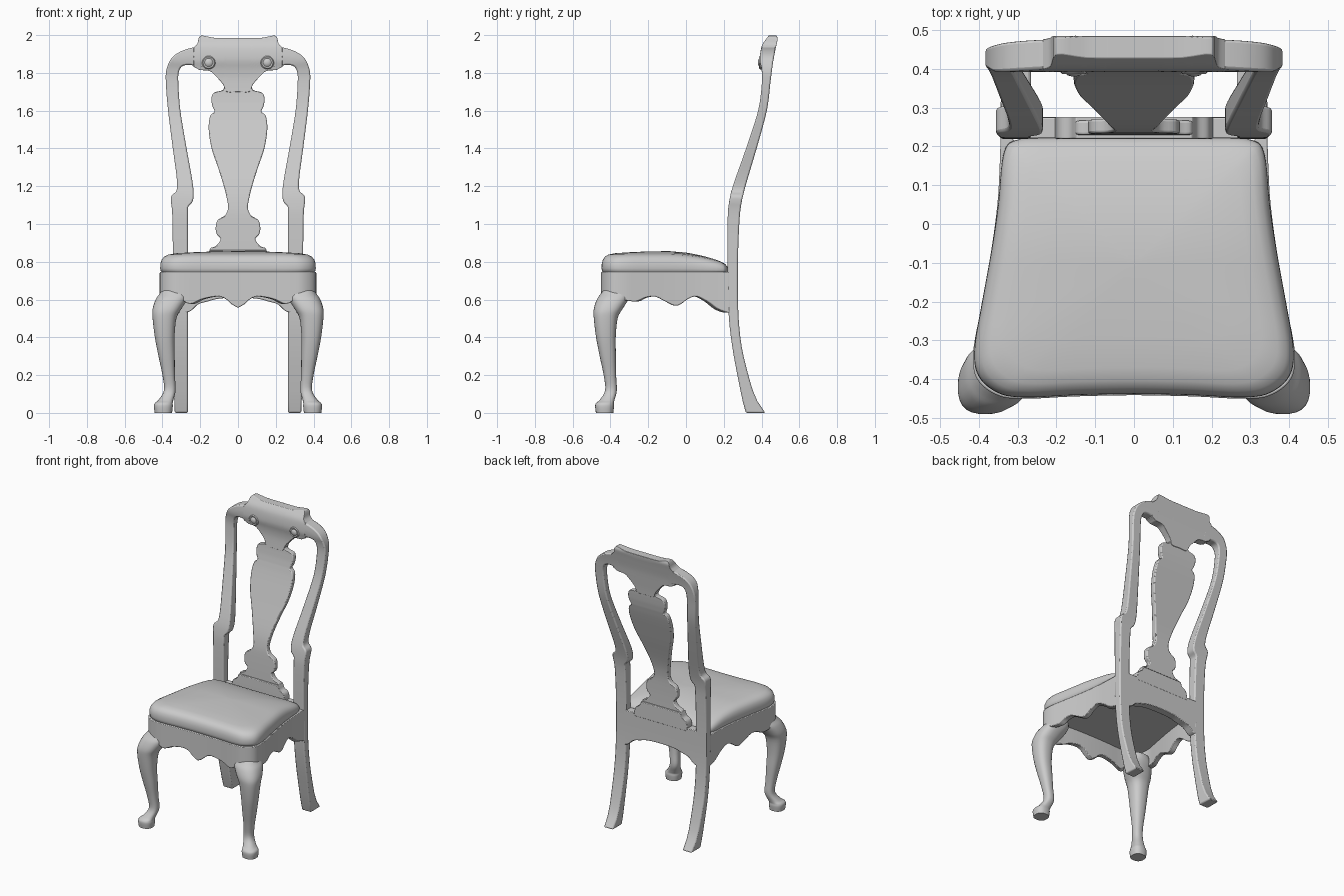
import bpy, bmesh, math
from mathutils import Vector

if "Cube" in bpy.data.objects:
    bpy.data.objects.remove(bpy.data.objects["Cube"])


def spline(pts, n=5):
    """Catmull-Rom curve through tuples of any dimension."""
    p = [Vector(q) for q in pts]
    p = [2 * p[0] - p[1]] + p + [2 * p[-1] - p[-2]]
    out = []
    for i in range(1, len(p) - 2):
        a, b, c, d = p[i - 1:i + 3]
        for k in range(n):
            t = k / n
            out.append(0.5 * (2 * b + (c - a) * t + (2 * a - 5 * b + 4 * c - d) * t * t
                              + (3 * b - a - 3 * c + d) * t ** 3))
    return out + [p[-2]]


def interp(table, t):
    """Linear lookup, first column is the key."""
    if t <= table[0][0]:
        return table[0]
    for a, b in zip(table, table[1:]):
        if t <= b[0]:
            f = (t - a[0]) / max(b[0] - a[0], 1e-6)
            return [u + (v - u) * f for u, v in zip(a, b)]
    return table[-1]


def loft(name, rings, mirror=False, bevel=0.0, angle=40):
    """Skin closed rings and cap both ends."""
    bm = bmesh.new()
    vs = [[bm.verts.new(p) for p in r] for r in rings]
    n = len(vs[0])
    for a, b in zip(vs, vs[1:]):
        for i in range(n):
            j = (i + 1) % n
            bm.faces.new((a[i], a[j], b[j], b[i]))
    bm.faces.new(vs[0][::-1])
    bm.faces.new(vs[-1])
    bmesh.ops.recalc_face_normals(bm, faces=bm.faces[:])
    me = bpy.data.meshes.new(name)
    bm.to_mesh(me)
    bm.free()
    ob = bpy.data.objects.new(name, me)
    bpy.context.collection.objects.link(ob)
    bpy.ops.object.select_all(action='DESELECT')
    ob.select_set(True)
    bpy.context.view_layer.objects.active = ob
    bpy.ops.object.shade_smooth_by_angle(angle=math.radians(angle))
    if bevel:
        m = ob.modifiers.new("bevel", 'BEVEL')
        m.width, m.segments, m.limit_method = bevel, 2, 'ANGLE'
        m.angle_limit = math.radians(50)
    if mirror:
        ob.modifiers.new("mirror", 'MIRROR')
    return ob


# Side profile of the back: z, front y, back y
BACK = spline([(0, .317, .42), (.05, .303, .385), (.1, .292, .36), (.2, .272, .33),
               (.35, .245, .295), (.53, .225, .277), (.8, .22, .275), (1.0, .22, .282),
               (1.1, .226, .292), (1.2, .248, .315), (1.4, .318, .374), (1.6, .382, .428),
               (1.75, .402, .447), (1.82, .4, .456), (1.87, .391, .463), (1.94, .4, .477),
               (1.98, .425, .485), (2.0, .44, .478)], 4)


def ribbon(name, pairs, cross=3, thick=None, n=4, **kw):
    """Slab between two outlines (xa, za, xb, zb) that follows the back's curve."""
    rings = []
    for xa, za, xb, zb in spline(pairs, n):
        front, back = [], []
        for k in range(cross + 1):
            f = k / cross
            x, z = xa + (xb - xa) * f, za + (zb - za) * f
            _, y0, y1 = interp(BACK, z)
            if thick:
                m = (y0 + y1) / 2
                y0, y1 = m - thick / 2, m + thick / 2
            front.append((x, y0, z))
            back.append((x, y1, z))
        rings.append(front + back[::-1])
    return loft(name, rings, **kw)


# Back legs running up into the arched posts
ribbon("back_post", [
    (.335, 0, .265, 0), (.345, .3, .265, .3), (.345, .55, .265, .55), (.345, .85, .265, .85),
    (.348, 1.05, .265, 1.05), (.355, 1.12, .263, 1.09), (.351, 1.15, .24, 1.12),
    (.325, 1.18, .235, 1.17), (.325, 1.25, .245, 1.25), (.345, 1.4, .272, 1.4),
    (.37, 1.6, .305, 1.6), (.382, 1.75, .316, 1.75), (.378, 1.82, .313, 1.805),
    (.35, 1.88, .295, 1.835), (.3, 1.915, .26, 1.842), (.235, 1.935, .22, 1.835),
    (.19, 1.94, .18, 1.82)], n=5, mirror=True, bevel=.009)

# Crest rail, swept from side to side
half = [(.235, 1.832, 1.935), (.215, 1.822, 1.955), (.201, 1.815, 1.996), (.15, 1.81, 1.99),
        (.12, 1.785, 1.985), (.08, 1.74, 1.984), (.06, 1.70, 1.984), (0, 1.70, 1.984)]
crest = [(x, a, x, b) for x, a, b in half]
crest = [(-x, a, -x, b) for x, a, _, b in crest[:-1]] + crest[::-1]
ribbon("crest_rail", crest, cross=16, n=3, bevel=.006)

# Scroll bosses on the crest
rings = []
for r, y in ((.036, .42), (.036, .393), (.03, .386), (.022, .388), (.016, .383), (.006, .38)):
    rings.append([(.155 + r * math.cos(a), y, 1.855 + r * math.sin(a))
                  for a in (math.tau * i / 20 for i in range(20))])
loft("crest_scroll", rings, mirror=True)

# Vase shaped splat: z, half width
splat = [(.84, .15), (.87, .148), (.885, .115), (.92, .092), (.945, .112), (.98, .118),
         (1.02, .108), (1.045, .07), (1.08, .053), (1.12, .056), (1.2, .075), (1.3, .106),
         (1.4, .14), (1.5, .155), (1.57, .148), (1.595, .124), (1.62, .134), (1.66, .141),
         (1.695, .128), (1.71, .08), (1.75, .066)]
ribbon("splat", [(-w, z, w, z) for z, w in splat], cross=2, thick=.036, bevel=.006)

# Shoe under the splat
shoe = [(.75, .205), (.79, .2), (.815, .19), (.83, .165), (.85, .155), (.862, .15)]
ribbon("splat_shoe", [(-w, z, w, z) for z, w in shoe], cross=2, thick=.056, bevel=.004)

# Back seat rail
rail = [(.285, .53), (.25, .54), (.21, .575), (.16, .59), (.1, .605), (0, .61)]
rail = [(-x, z) for x, z in rail[:-1]] + rail[::-1]
ribbon("back_rail", [(x, z, x, .77) for x, z in rail], cross=4, bevel=.004)

# Shaped apron around front and sides
FRONT = spline([(0, .557), (.035, .575), (.065, .603), (.1, .616), (.15, .612), (.2, .6),
                (.25, .577), (.28, .585), (.32, .61), (.45, .62)])
SIDE = spline([(-.45, .62), (-.28, .59), (-.22, .61), (-.165, .616), (-.125, .598),
               (-.05, .567), (.015, .605), (.06, .616), (.12, .588), (.17, .552),
               (.22, .533), (.26, .53)])
half = [(.343, .25), (.346, .15), (.352, .05), (.368, -.07), (.395, -.22), (.414, -.33),
        (.404, -.4), (.35, -.442), (.28, -.45), (.15, -.444), (0, -.441)]
path = spline(half + [(-x, y) for x, y in half[-2::-1]], 8)
rings = []
for x, y in path:
    if y < -.41 and abs(x) < .39:
        zb = interp(FRONT, abs(x))[1]
    else:
        zb = interp(SIDE, y)[1]
    xi, yi = x * .9, -.1 + (y + .1) * .9
    rings.append([(x, y, .745), (x, y, zb), (xi, yi, zb), (xi, yi, .745)])
loft("seat_apron", rings, bevel=.004)

# Padded seat from shrinking outlines
half = [(0, .222), (.2, .222), (.3, .216), (.335, .18), (.349, .05), (.365, -.06), (.39, -.2),
        (.41, -.32), (.4, -.39), (.35, -.434), (.28, -.446), (.15, -.44), (0, -.437)]
outline = spline(half + [(-x, y) for x, y in half[-2::-1]], 5)[:-1]
rings = []
for s, z in ((.95, .715), (.975, .742), (.995, .75), (1.003, .765), (1, .79), (.985, .81),
             (.955, .826), (.9, .838), (.8, .845), (.6, .85), (.35, .854), (.05, .856)):
    ring = []
    for x, y in outline:
        px, py = x * s, -.1 + (y + .1) * s
        t = min(max((py + .1) / .32, 0), 1) ** 2
        ring.append((px, py, z - .05 * t * max(z - .742, 0) / .1))
    rings.append(ring)
loft("seat_cushion", rings, angle=60)

# Cabriole front legs: z, centre along the diagonal, radius
leg = spline([(0, .395, .046), (.035, .395, .05), (.052, .393, .047), (.07, .381, .039),
              (.12, .361, .031), (.2, .367, .033), (.3, .378, .043), (.4, .388, .052),
              (.5, .389, .063), (.55, .376, .076), (.6, .352, .084), (.63, .336, .08),
              (.66, .325, .07)], 4)
rings = []
for z, c, r in leg:
    ring = []
    for i in range(28):
        a = math.tau * i / 28
        u, v = math.cos(a), math.sin(a)
        k = r / (abs(u) ** 2.5 + abs(v) ** 2.5) ** (1 / 2.5)
        ring.append((c + k * u, -(c + .036) + k * v, z))
    rings.append(ring)
loft("front_leg", rings, mirror=True)
